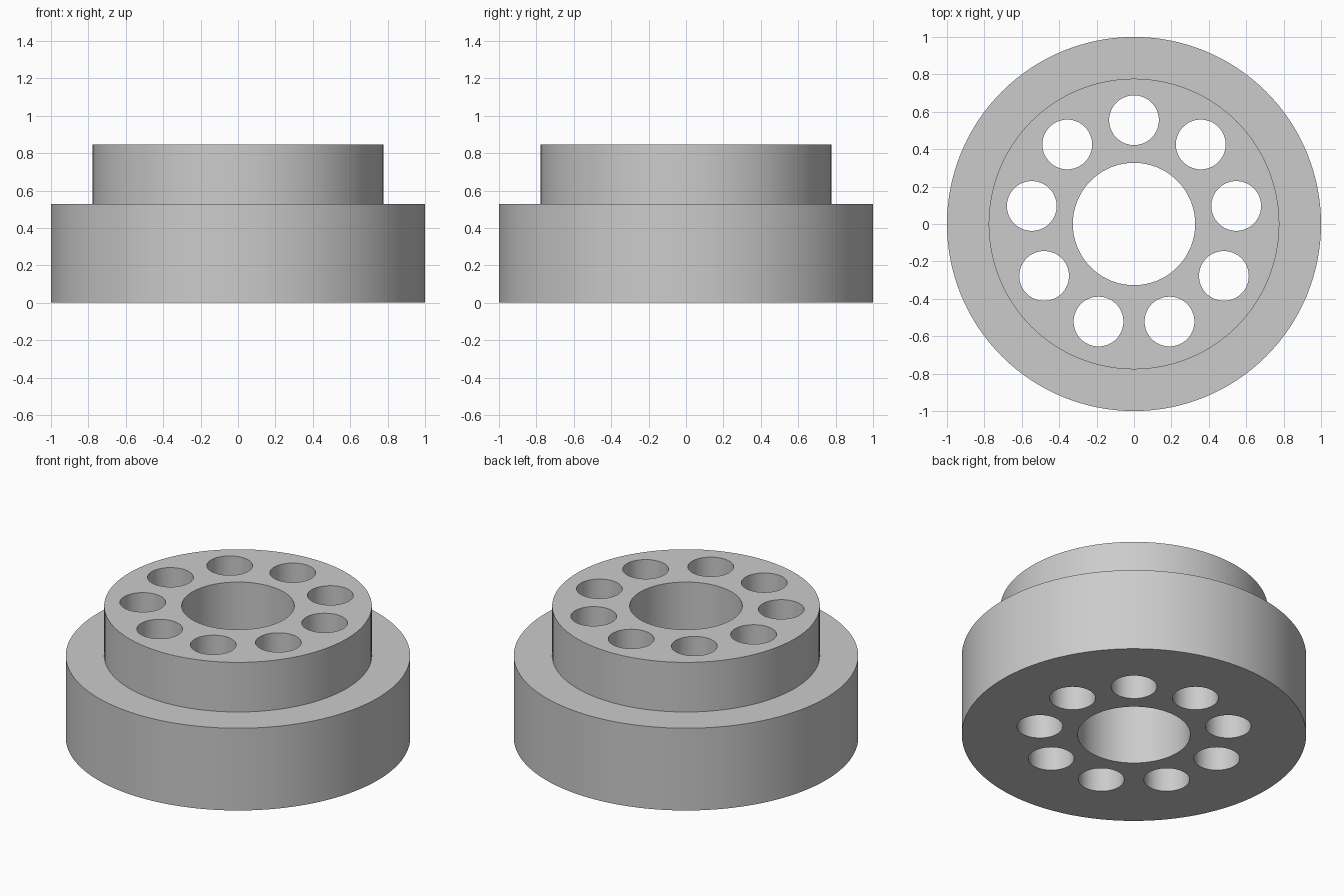
import bpy
import bmesh
import math
from mathutils import Matrix, Vector

if "Cube" in bpy.data.objects:
    bpy.data.objects.remove(bpy.data.objects["Cube"], do_unlink=True)

OUTER_R, HUB_R, BORE_R = 1.0, 0.777, 0.327
FLANGE_TOP, HUB_TOP = 0.527, 0.845
HOLE_COUNT, HOLE_R, HOLE_RING_R = 9, 0.133, 0.555

grey = bpy.data.materials.new("plain_grey")
grey.use_nodes = True
colour = (0.6, 0.6, 0.6, 1)
grey.diffuse_color = colour
grey.node_tree.nodes["Principled BSDF"].inputs["Base Color"].default_value = colour


def make_object(name, bm):
    bmesh.ops.recalc_face_normals(bm, faces=bm.faces)
    mesh = bpy.data.meshes.new(name)
    bm.to_mesh(mesh)
    bm.free()
    mesh.materials.append(grey)
    obj = bpy.data.objects.new(name, mesh)
    bpy.context.collection.objects.link(obj)
    return obj


# Stepped ring: half section turned around the z axis
section = [(BORE_R, 0), (OUTER_R, 0), (OUTER_R, FLANGE_TOP),
           (HUB_R, FLANGE_TOP), (HUB_R, HUB_TOP), (BORE_R, HUB_TOP)]
bm = bmesh.new()
verts = [bm.verts.new((r, 0, z)) for r, z in section]
edges = [bm.edges.new((v, verts[i - 1])) for i, v in enumerate(verts)]
bmesh.ops.spin(bm, geom=verts + edges, cent=(0, 0, 0), axis=(0, 0, 1),
               angle=math.tau, steps=128, use_merge=True)
bmesh.ops.remove_doubles(bm, verts=bm.verts, dist=1e-4)
hub = make_object("stepped_hub", bm)

# Ring of through holes, the first one at the back
bm = bmesh.new()
for i in range(HOLE_COUNT):
    angle = math.pi / 2 + math.tau * i / HOLE_COUNT
    centre = Vector((math.cos(angle), math.sin(angle), 0)) * HOLE_RING_R
    centre.z = HUB_TOP / 2
    bmesh.ops.create_cone(bm, cap_ends=True, segments=64, radius1=HOLE_R,
                          radius2=HOLE_R, depth=HUB_TOP * 1.5,
                          matrix=Matrix.Translation(centre))
cutter = make_object("hole_cutter", bm)
cutter.hide_render = True

cut = hub.modifiers.new("holes", 'BOOLEAN')
cut.operation = 'DIFFERENCE'
cut.solver = 'EXACT'
cut.object = cutter

# Apply the cut, then smooth the round walls and keep the rims sharp
bpy.ops.object.select_all(action='DESELECT')
bpy.context.view_layer.objects.active = hub
hub.select_set(True)
bpy.ops.object.modifier_apply(modifier=cut.name)
bpy.data.objects.remove(cutter, do_unlink=True)
bpy.ops.object.shade_smooth_by_angle(angle=math.radians(30))
